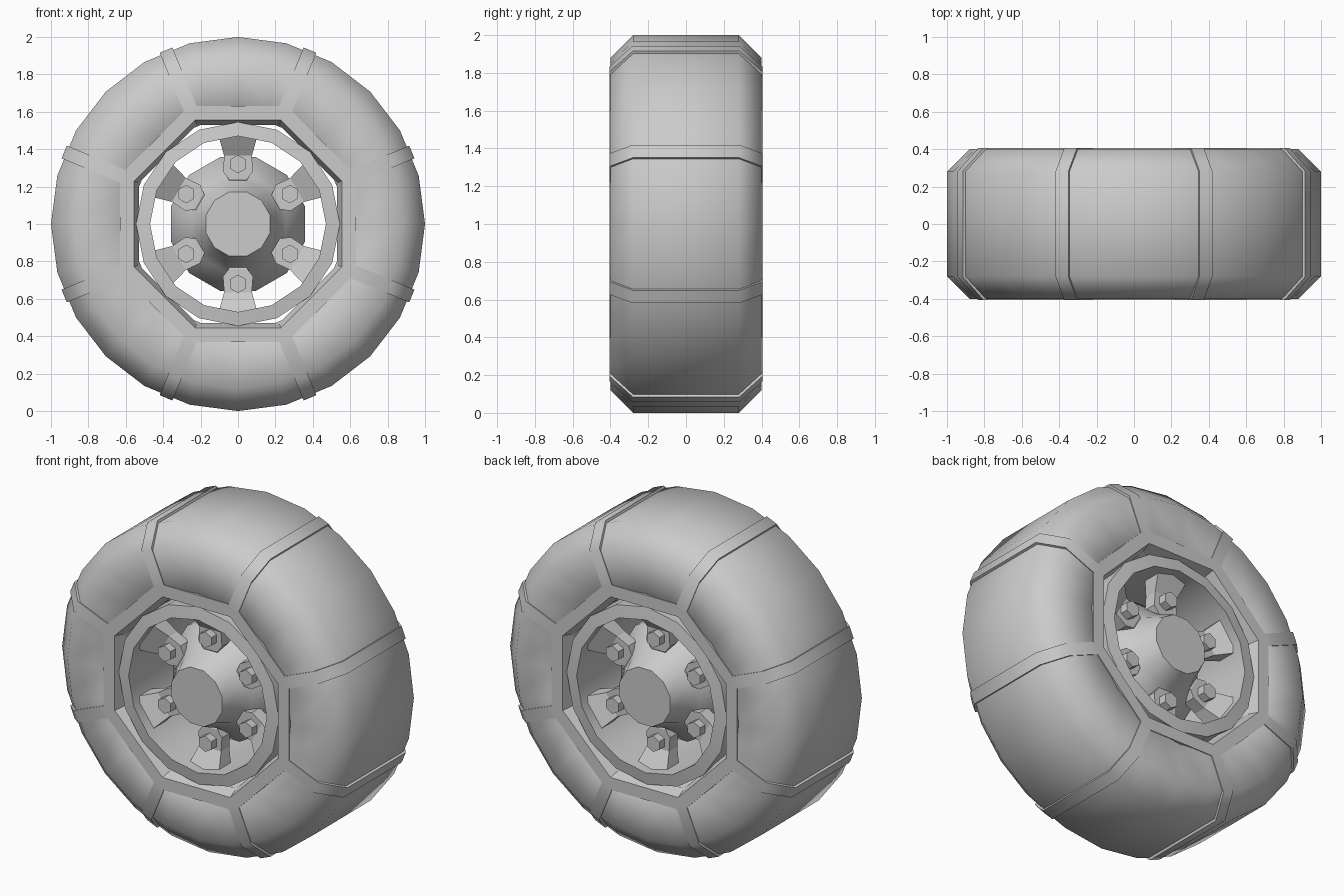
import bpy, bmesh
from math import sin, cos, pi, radians

if "Cube" in bpy.data.objects:
    bpy.data.objects.remove(bpy.data.objects["Cube"])


def finish(name, bm, smooth=None):
    """Turn a bmesh into a named object; smooth is the sharp-edge angle in degrees."""
    bmesh.ops.remove_doubles(bm, verts=bm.verts, dist=1e-5)
    bmesh.ops.recalc_face_normals(bm, faces=bm.faces)
    me = bpy.data.meshes.new(name)
    bm.to_mesh(me)
    bm.free()
    ob = bpy.data.objects.new(name, me)
    bpy.context.collection.objects.link(ob)
    if smooth:
        bpy.ops.object.select_all(action='DESELECT')
        ob.select_set(True)
        bpy.context.view_layer.objects.active = ob
        bpy.ops.object.shade_smooth_by_angle(angle=radians(smooth))
    return ob


def place(t, r, side, y):
    """Point at radius r, sideways offset along the tangent, depth y, wheel angle t."""
    return (r * cos(t) - side * sin(t), y, 1 + r * sin(t) + side * cos(t))


def lathe(name, profile, segs, turn=0.0, smooth=None, closed=True):
    """Spin a (radius, y) profile round the axle."""
    bm = bmesh.new()
    rings = [[bm.verts.new(place(turn + 2 * pi * i / segs, r, 0, y)) for r, y in profile]
             for i in range(segs)]
    n = len(profile)
    for i in range(segs):
        a, b = rings[i], rings[(i + 1) % segs]
        for j in range(n if closed else n - 1):
            k = (j + 1) % n
            bm.faces.new((a[j], a[k], b[k], b[j]))
    if not closed:
        for e in (0, n - 1):
            bm.faces.new([ring[e] for ring in rings])
    return finish(name, bm, smooth)


def both(half):
    """Mirror a half profile (front side, y < 0) to the back."""
    return half + [(r, -y) for r, y in reversed(half)]


def loft(bm, sections):
    """Skin a row of four-cornered sections and cap both ends."""
    rows = [[bm.verts.new(p) for p in s] for s in sections]
    for a, b in zip(rows, rows[1:]):
        for j in range(4):
            k = (j + 1) % 4
            bm.faces.new((a[j], a[k], b[k], b[j]))
    bm.faces.new(rows[0])
    bm.faces.new(rows[-1])


# Tyre body: 24 sides, chamfered shoulders
lathe("tyre", both([(0.57, -0.33), (0.64, -0.4), (0.88, -0.4), (1.0, -0.28)]), 24, 0, 100)

# Straps running over the tread and down both sidewalls
outer = both([(0.65, -0.405), (0.887, -0.405), (1.006, -0.282)])
inner = both([(0.65, -0.36), (0.85, -0.36), (0.96, -0.25)])
bm = bmesh.new()
for i in range(8):
    t = pi / 8 + i * pi / 4
    loft(bm, [[place(t, ro, -0.037, yo), place(t, ro, 0.037, yo),
               place(t, ri, 0.037, yi), place(t, ri, -0.037, yi)]
              for (ro, yo), (ri, yi) in zip(outer, inner)])
finish("tyre_straps", bm, 50)

# Octagonal bead frames, sloping in towards the rim
c = cos(pi / 8)
for s, tag in ((-1, "front"), (1, "back")):
    lathe(tag + "_bead_frame", [(0.63 / c, s * 0.36), (0.63 / c, s * 0.405),
                                (0.555 / c, s * 0.405), (0.53 / c, s * 0.33)], 8, pi / 8)

# Rim barrel
lathe("rim", both([(0.545, -0.38), (0.47, -0.392)]), 16, 0, 35)

# Hub with flat caps
half = [(0.178, -0.4), (0.225, -0.29), (0.265, -0.23), (0.37, -0.12)]
lathe("hub", both(half), 12, pi / 12, 45, closed=False)

# Spokes: wide at the rim, narrowing to a flat pad (radius, half width, front y, back y)
stations = [(0.485, 0.108, 0.345, 0.22), (0.365, 0.074, 0.27, 0.19),
            (0.28, 0.08, 0.27, 0.19), (0.24, 0.05, 0.27, 0.19), (0.2, 0.04, 0.25, 0.19)]
spokes, nuts = bmesh.new(), bmesh.new()
for s in (-1, 1):
    for i in range(6):
        t = pi / 2 + i * pi / 3
        loft(spokes, [[place(t, r, -w, s * f), place(t, r, w, s * f),
                       place(t, r, w, s * b), place(t, r, -w, s * b)]
                      for r, w, f, b in stations])
        # Hexagonal wheel nut on each pad
        rows = [[nuts.verts.new(place(t, 0.32 + 0.049 * cos(k * pi / 3),
                                      0.049 * sin(k * pi / 3), s * y)) for k in range(6)]
                for y in (0.26, 0.32)]
        for k in range(6):
            m = (k + 1) % 6
            nuts.faces.new((rows[0][k], rows[0][m], rows[1][m], rows[1][k]))
        for row in rows:
            nuts.faces.new(row)
finish("spokes", spokes)
finish("wheel_nuts", nuts)
